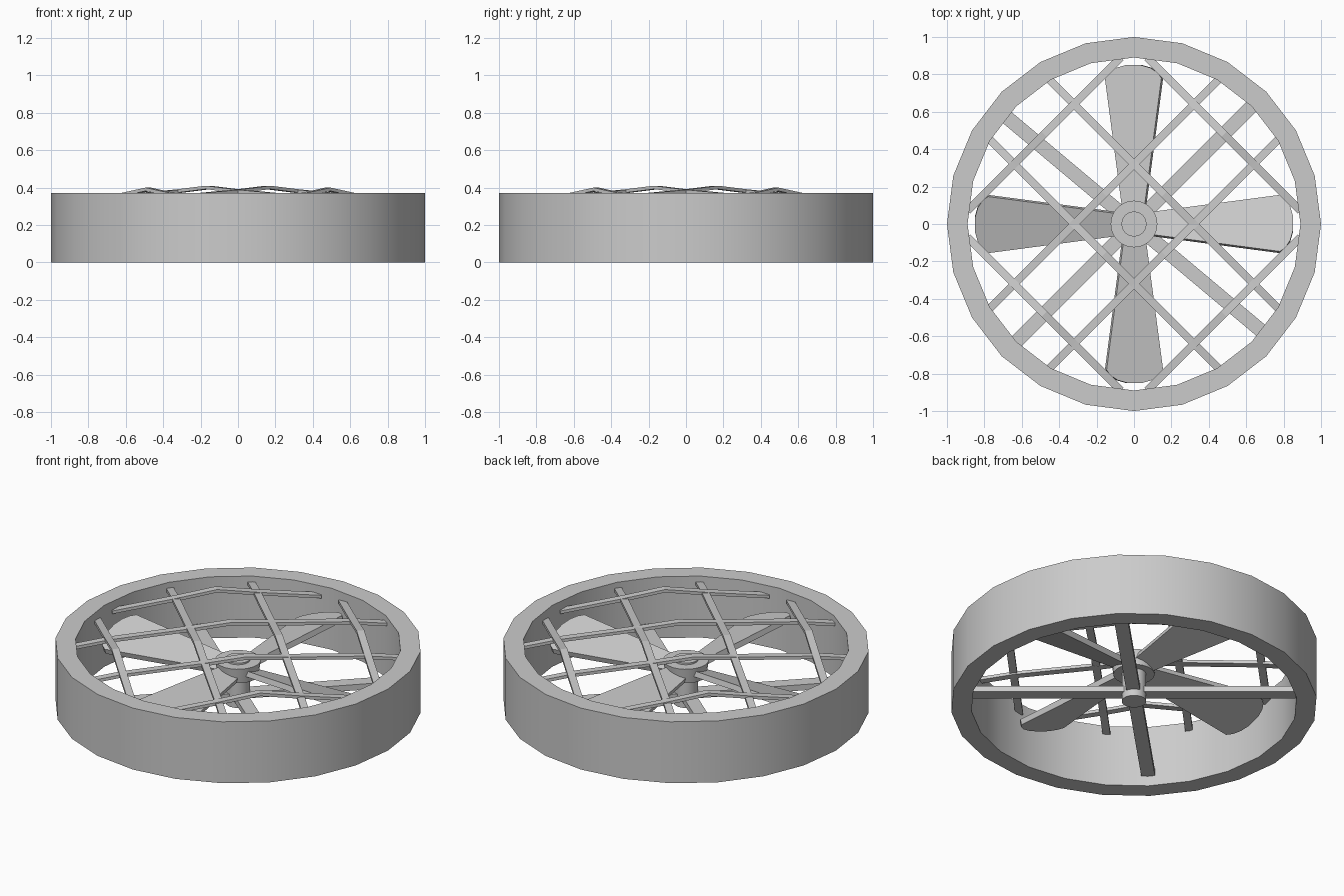
import bpy, bmesh, math
from mathutils import Matrix, Vector

cube = bpy.data.objects.get("Cube")
if cube:
    bpy.data.objects.remove(cube, do_unlink=True)

GREY = (0.6, 0.6, 0.6, 1)
grey = bpy.data.materials.new("light_grey")
grey.use_nodes = True
grey.diffuse_color = GREY
grey.node_tree.nodes["Principled BSDF"].inputs["Base Color"].default_value = GREY


def finish(bm, name, smooth=False):
    bmesh.ops.recalc_face_normals(bm, faces=bm.faces)
    mesh = bpy.data.meshes.new(name)
    bm.to_mesh(mesh)
    bm.free()
    mesh.materials.append(grey)
    ob = bpy.data.objects.new(name, mesh)
    bpy.context.collection.objects.link(ob)
    if smooth:
        bpy.ops.object.select_all(action='DESELECT')
        ob.select_set(True)
        bpy.context.view_layer.objects.active = ob
        bpy.ops.object.shade_smooth_by_angle(angle=math.radians(30))
    return ob


def lathe(name, profile, steps, closed=False):
    """Turn a (radius, height) profile around z."""
    bm = bmesh.new()
    vs = [bm.verts.new((r, 0, z)) for r, z in profile]
    pairs = list(zip(vs, vs[1:])) + ([(vs[-1], vs[0])] if closed else [])
    edges = [bm.edges.new(p) for p in pairs]
    bmesh.ops.spin(bm, geom=vs + edges, axis=(0, 0, 1), cent=(0, 0, 0),
                   angle=math.tau, steps=steps)
    bmesh.ops.remove_doubles(bm, verts=bm.verts, dist=0.0005)
    return finish(bm, name, True)


def strip(name, path, offset, width, thick, angle):
    """Flat bar following (distance, top height) points, turned about z."""
    bm = bmesh.new()
    rings = []
    for t, z in path:
        section = [(-width / 2, 0), (width / 2, 0),
                   (width / 2, -thick), (-width / 2, -thick)]
        rings.append([bm.verts.new((t, offset + a, z + b)) for a, b in section])
    for p, q in zip(rings, rings[1:]):
        for i in range(4):
            j = (i + 1) % 4
            bm.faces.new((p[i], p[j], q[j], q[i]))
    bm.faces.new(rings[0])
    bm.faces.new(rings[-1])
    bm.transform(Matrix.Rotation(math.radians(angle), 4, 'Z'))
    return finish(bm, name)


def mirrored(half):
    return [(-t, z) for t, z in reversed(half[1:])] + half


# Outer shroud
lathe("shroud_ring", [(1, 0), (1, 0.37), (0.89, 0.37), (0.89, 0)], 24, True)

# Hub and motor shaft
lathe("hub", [(0, 0.28), (0.125, 0.28), (0.112, 0.19), (0, 0.19)], 24)
lathe("motor_shaft", [(0, 0.29), (0.067, 0.29), (0.067, 0.02), (0, 0.02)], 24)

# Support arms under the blades
for n, angle in enumerate((45, 140)):
    strip(f"support_arm_{n + 1}", [(-0.9, 0.095), (0.9, 0.095)], 0, 0.075, 0.035, angle)

# Domed guard grille
LONG = mirrored([(0, 0.41), (0.226, 0.39), (0.679, 0.36), (0.865, 0.335)])
SHORT = mirrored([(0, 0.4), (0.226, 0.365), (0.58, 0.318)])
for n in range(4):
    angle = 45 + 90 * n
    strip(f"long_guard_bar_{n + 1}", LONG, 0.226, 0.042, 0.018, angle)
    strip(f"short_guard_bar_{n + 1}", SHORT, 0.679, 0.042, 0.018, angle)

# Pitched blades with rounded tips
HALF = [(0.07, 0.06), (0.78, 0.158), (0.81, 0.135), (0.835, 0.095), (0.85, 0.04)]
for n in range(4):
    bm = bmesh.new()
    outline = HALF + [(r, -w) for r, w in reversed(HALF)]
    face = bm.faces.new([bm.verts.new((r, w, -0.016)) for r, w in outline])
    extruded = bmesh.ops.extrude_face_region(bm, geom=[face])["geom"]
    top = [v for v in extruded if isinstance(v, bmesh.types.BMVert)]
    bmesh.ops.translate(bm, verts=top, vec=Vector((0, 0, 0.032)))
    bm.transform(Matrix.Rotation(math.radians(90 * n), 4, 'Z')
                 @ Matrix.Translation((0, 0, 0.225))
                 @ Matrix.Rotation(math.radians(-17), 4, 'X'))
    finish(bm, f"blade_{n + 1}")
